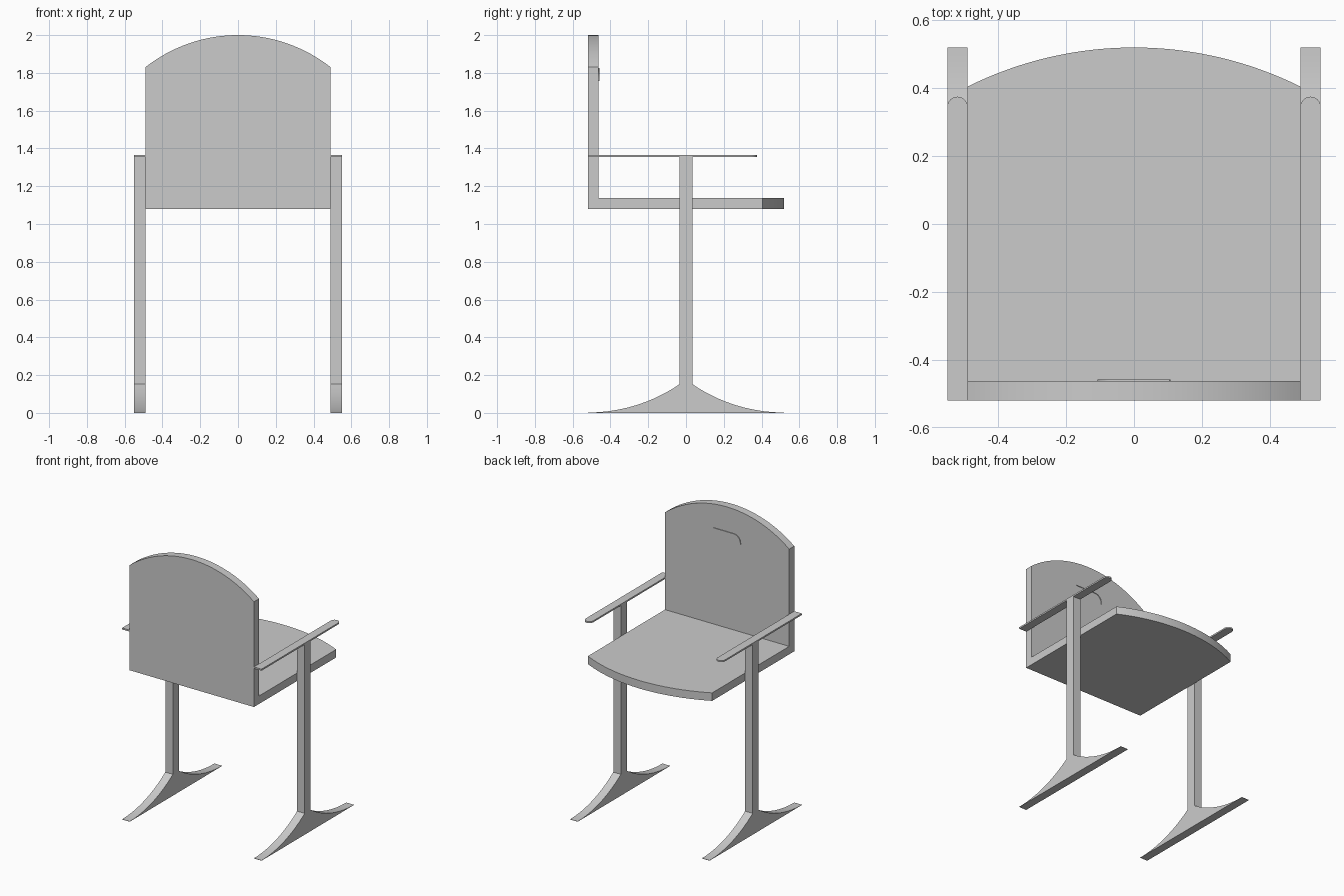
import bpy, bmesh
from math import sin, cos, pi, sqrt, asin
from mathutils import Vector

cube = bpy.data.objects.get("Cube")
if cube:
    bpy.data.objects.remove(cube, do_unlink=True)

# Single plain grey finish
grey = bpy.data.materials.new("plain_grey")
grey.use_nodes = True
COLOUR = (0.6, 0.6, 0.6, 1)
grey.diffuse_color = COLOUR
grey.node_tree.nodes["Principled BSDF"].inputs["Base Color"].default_value = COLOUR

HALF = 0.49      # half width of seat and backrest
OUTER = 0.55     # outside of the side frames
DEPTH = 0.52     # half depth of the chair
THICK = 0.057    # panel thickness
SEAT_Z = 1.08    # underside of the seat
ARM_Z = 1.355    # underside of the armrests


def extrude(name, outline, plane, start, end):
    """Prism: 2D outline in plane 'xy', 'xz' or 'yz', extruded along the other axis."""
    place = {"xy": lambda a, b: (a, b, start),
             "xz": lambda a, b: (a, start, b),
             "yz": lambda a, b: (start, a, b)}[plane]
    axis = {"xy": 2, "xz": 1, "yz": 0}[plane]
    bm = bmesh.new()
    face = bm.faces.new([bm.verts.new(place(a, b)) for a, b in outline])
    ext = bmesh.ops.extrude_face_region(bm, geom=[face])
    shift = Vector((0, 0, 0))
    shift[axis] = end - start
    bmesh.ops.translate(bm, vec=shift,
                        verts=[g for g in ext["geom"] if isinstance(g, bmesh.types.BMVert)])
    bmesh.ops.recalc_face_normals(bm, faces=bm.faces)
    mesh = bpy.data.meshes.new(name)
    bm.to_mesh(mesh)
    bm.free()
    obj = bpy.data.objects.new(name, mesh)
    bpy.context.collection.objects.link(obj)
    mesh.materials.append(grey)
    bpy.ops.object.select_all(action="DESELECT")
    obj.select_set(True)
    bpy.context.view_layer.objects.active = obj
    bpy.ops.object.shade_smooth_by_angle(angle=pi / 7)
    return obj


def crown(side, top, steps=32):
    """Shallow arc across the panel width, from -HALF to HALF."""
    rise = top - side
    radius = (HALF ** 2 + rise ** 2) / (2 * rise)
    sweep = asin(HALF / radius)
    angles = [sweep * (2 * i / steps - 1) for i in range(steps + 1)]
    return [(radius * sin(a), top - radius + radius * cos(a)) for a in angles]


# Seat with bowed free edge, and backrest with bowed top
extrude("seat", [(HALF, -DEPTH), (-HALF, -DEPTH)] + crown(0.405, DEPTH),
        "xy", SEAT_Z, SEAT_Z + THICK)
extrude("backrest", [(HALF, SEAT_Z + THICK), (-HALF, SEAT_Z + THICK)] + crown(1.83, 2.0),
        "xz", -DEPTH, -DEPTH + THICK)
extrude("backrest_base", [(HALF, SEAT_Z), (-HALF, SEAT_Z),
                          (-HALF, SEAT_Z + THICK), (HALF, SEAT_Z + THICK)],
        "xz", -DEPTH, -DEPTH + 0.001)

# Foot profile: concave sweep from the post down to each tip
POST, FOOT_Z = 0.034, 0.15
run = DEPTH - POST
foot_r = (run ** 2 + FOOT_Z ** 2) / (2 * FOOT_Z)
sweep = asin(run / foot_r)
half_foot = [(DEPTH - foot_r * sin(sweep * i / 16), 0.002 + foot_r * (1 - cos(sweep * i / 16)))
             for i in range(17)]
foot = [(DEPTH, 0)] + half_foot + [(-y, z) for y, z in reversed(half_foot)] + [(-DEPTH, 0)]

# Armrest outline: a long bar with a rounded free end
arm_r = (OUTER - HALF) / 2
arm_mid, arm_tip = HALF + arm_r, 0.375
arm = [(HALF, -DEPTH), (OUTER, -DEPTH)]
arm += [(arm_mid + arm_r * cos(pi * i / 16), arm_tip - arm_r + arm_r * sin(pi * i / 16))
        for i in range(17)]

# Side frames, one per side
for side, s in (("left", 1), ("right", -1)):
    extrude(side + "_foot", foot, "yz", s * HALF, s * OUTER)
    extrude(side + "_post", [(-POST, FOOT_Z), (POST, FOOT_Z), (POST, ARM_Z), (-POST, ARM_Z)],
            "yz", s * HALF, s * OUTER)
    extrude(side + "_armrest", [(s * x, y) for x, y in arm], "xy", ARM_Z, ARM_Z + 0.011)

# Thin hooked trim line on the sitting side of the backrest
bend = 0.055
path = [(0.105, 1.825)] + [(-0.053 - bend * sin(pi * i / 16), 1.825 - bend * (1 - cos(pi * i / 16)))
                           for i in range(9)] + [(-0.108, 1.76)]
inner = [(x + 0.003, z - 0.003) for x, z in path]
extrude("backrest_trim", path + inner[::-1], "xz", -DEPTH + THICK - 0.002, -DEPTH + THICK + 0.005)
